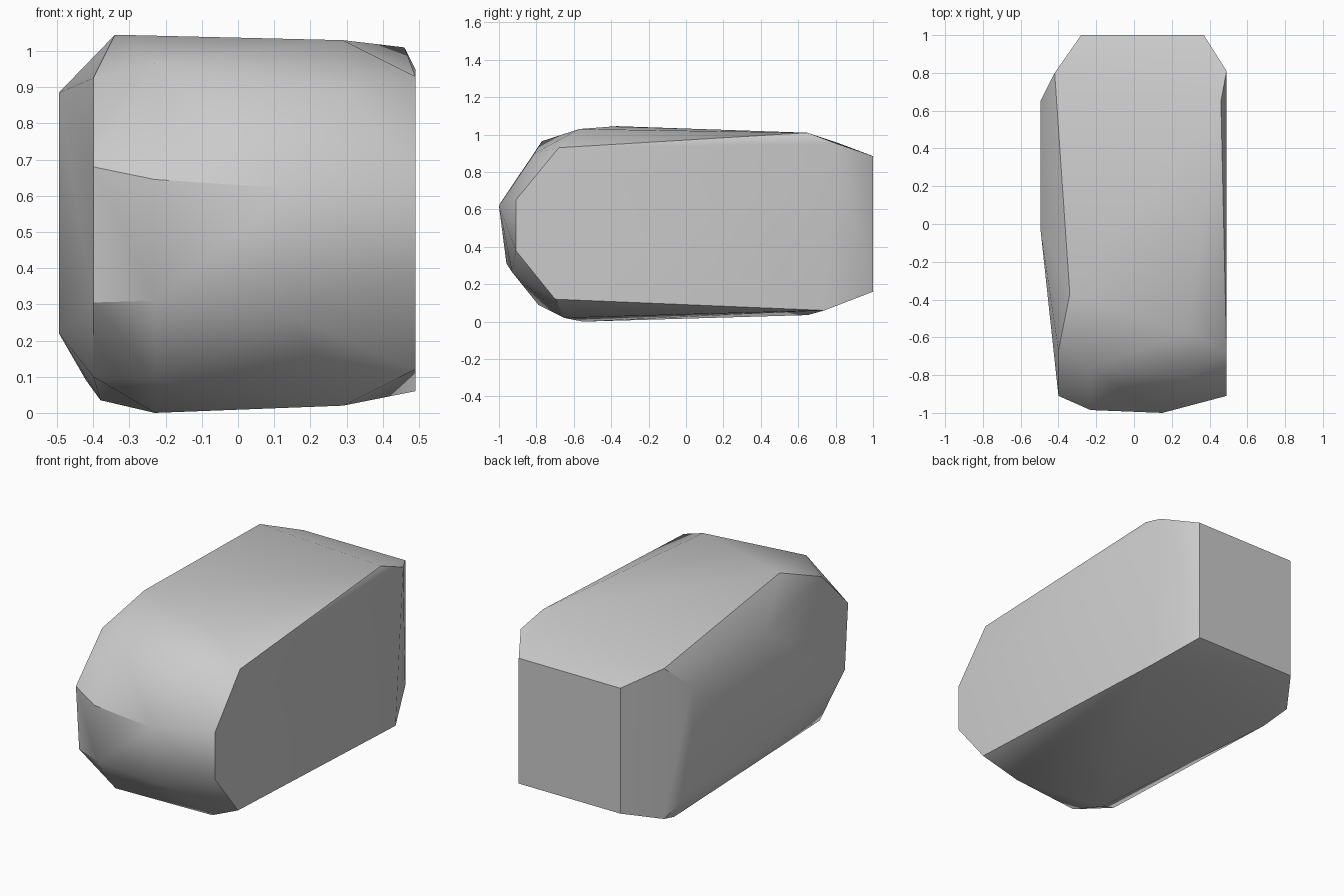
import bpy
import bmesh
from math import radians

# Remove only the default cube
default_cube = bpy.data.objects.get("Cube")
if default_cube:
    bpy.data.objects.remove(default_cube, do_unlink=True)


def make_material(name, colour):
    material = bpy.data.materials.new(name)
    material.use_nodes = True
    material.diffuse_color = colour
    material.node_tree.nodes["Principled BSDF"].inputs["Base Color"].default_value = colour
    return material


def section(x, outline):
    """Place a (y, z) outline on the lengthwise plane at x."""
    return [(x, y, z) for y, z in outline]


def hull_object(name, points, material, smooth_angle):
    """Wrap a closed convex skin around the points."""
    bm = bmesh.new()
    for point in points:
        bm.verts.new(point)
    result = bmesh.ops.convex_hull(bm, input=bm.verts[:])
    unused = {v for key in ("geom_interior", "geom_unused")
              for v in result[key] if isinstance(v, bmesh.types.BMVert)}
    bmesh.ops.delete(bm, geom=list(unused), context='VERTS')
    # Merge coplanar triangles so the large faces stay clean
    bmesh.ops.dissolve_limit(bm, angle_limit=radians(1),
                             verts=bm.verts[:], edges=bm.edges[:])
    bmesh.ops.recalc_face_normals(bm, faces=bm.faces[:])
    mesh = bpy.data.meshes.new(name)
    bm.to_mesh(mesh)
    bm.free()
    mesh.materials.append(material)
    obj = bpy.data.objects.new(name, mesh)
    bpy.context.collection.objects.link(obj)
    bpy.context.view_layer.objects.active = obj
    obj.select_set(True)
    bpy.ops.object.shade_smooth_by_angle(angle=smooth_angle)
    obj.select_set(False)
    return obj


# Flat flank on the left side
flank = section(0.49, [(-0.91, 0.65), (-0.91, 0.38), (-0.7, 0.12), (0.74, 0.06),
                       (0.81, 0.95), (-0.68, 0.93)])

# Rounded nose, in three lengthwise sections
nose_left = section(0.29, [(-0.81, 0.9), (-0.57, 1.03), (-0.65, 0.02)])
nose_middle = section(0.15, [(-1, 0.62), (-0.93, 0.265)])
nose_right = section(-0.23, [(-0.77, 0.965), (-0.985, 0.645), (-0.96, 0.31),
                             (-0.79, 0.09), (-0.55, 0)])
nose_edge = section(-0.4, [(-0.67, 0.925), (-0.91, 0.68), (-0.88, 0.305), (-0.65, 0.1)])

# Bevelled side, top and bottom corners
side = section(-0.495, [(-0.03, 0.885), (0.65, 0.82), (0, 0.22), (0.65, 0.22)])
rear_bevel = section(-0.42, [(0.8, 0.96), (0.8, 0.09)])
roof = [(-0.34, -0.37, 1.045), (0.46, 0.65, 1.01)]
underside = [(-0.38, 0.65, 0.035)]

# Square back face
back = [(x, 1, z) for x in (-0.28, 0.37) for z in (0.16, 0.885)]

stone_grey = make_material("stone grey", (0.6, 0.6, 0.6, 1))
hull_object("faceted_block",
            flank + nose_left + nose_middle + nose_right + nose_edge
            + side + rear_bevel + roof + underside + back,
            stone_grey, radians(30))
